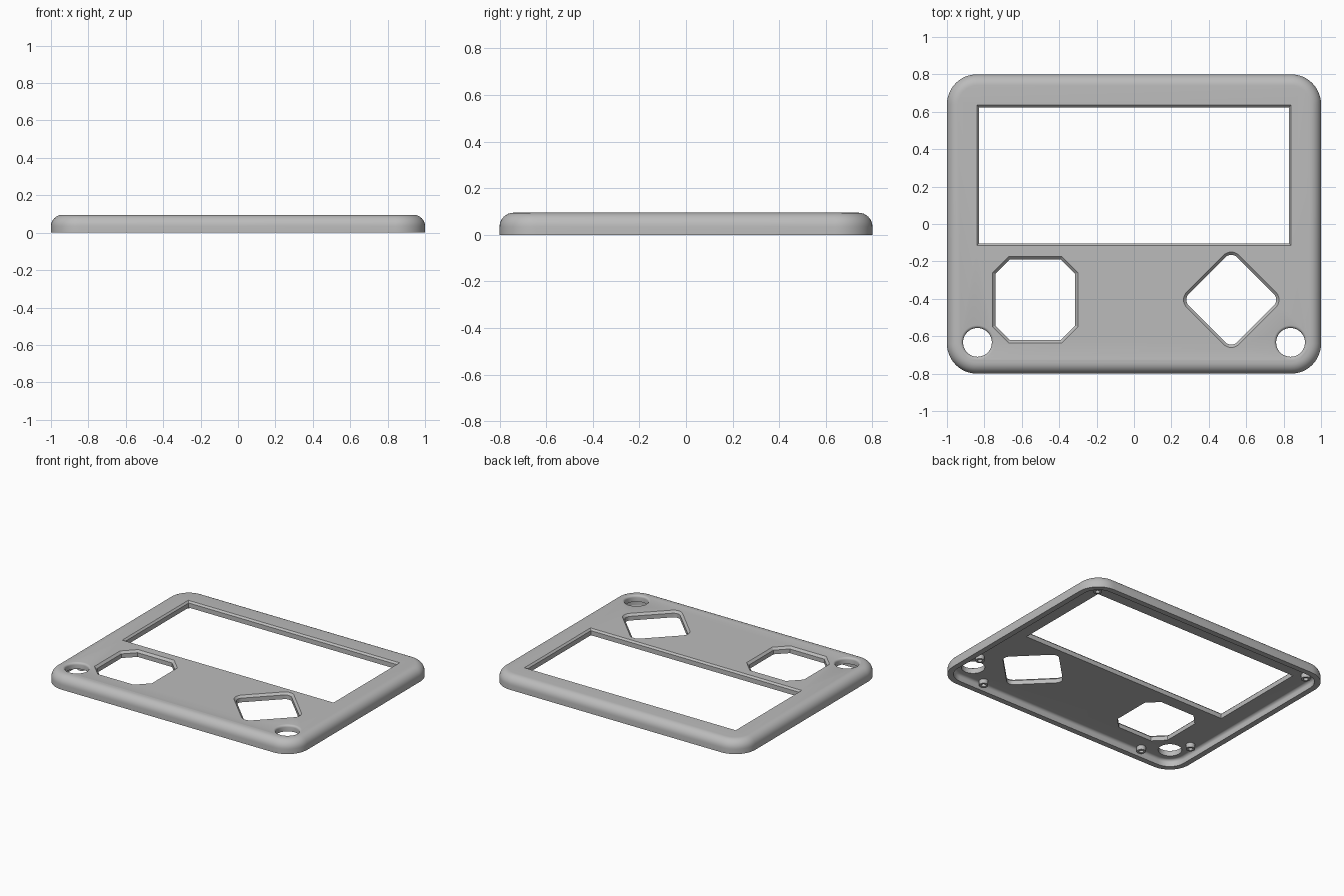
import bpy, bmesh
from math import sin, cos, pi, radians

if "Cube" in bpy.data.objects:
    bpy.data.objects.remove(bpy.data.objects["Cube"])

TOP, UNDER, WALL = 0.095, 0.05, 0.04

grey = bpy.data.materials.new("light grey plastic")
grey.use_nodes = True
grey.diffuse_color = (0.5, 0.5, 0.5, 1)
grey.node_tree.nodes["Principled BSDF"].inputs["Base Color"].default_value = (0.5, 0.5, 0.5, 1)


def ring(hx, hy, r, seg, z, centre=(0, 0), turn=0):
    """Rectangle outline with corners of size r; seg=1 chamfers, seg=0 keeps them sharp."""
    pts = []
    for k, (sx, sy) in enumerate(((1, 1), (-1, 1), (-1, -1), (1, -1))):
        if seg == 0:
            corner = [(sx * hx, sy * hy)]
        else:
            angles = [(k + i / seg) * pi / 2 for i in range(seg + 1)]
            corner = [(sx * (hx - r) + r * cos(a), sy * (hy - r) + r * sin(a)) for a in angles]
        pts += corner
    c, s = cos(turn), sin(turn)
    return [(centre[0] + x * c - y * s, centre[1] + x * s + y * c, z) for x, y in pts]


def loft(name, rings):
    """Solid skinned through rings of equal length, capped at both ends."""
    bm = bmesh.new()
    loops = [[bm.verts.new(p) for p in r] for r in rings]
    n = len(loops[0])
    for a, b in zip(loops, loops[1:]):
        for i in range(n):
            bm.faces.new((a[i], a[(i + 1) % n], b[(i + 1) % n], b[i]))
    bm.faces.new(loops[0])
    bm.faces.new(loops[-1])
    bmesh.ops.remove_doubles(bm, verts=bm.verts, dist=1e-5)
    bmesh.ops.recalc_face_normals(bm, faces=bm.faces)
    mesh = bpy.data.meshes.new(name)
    bm.to_mesh(mesh)
    bm.free()
    mesh.materials.append(grey)
    obj = bpy.data.objects.new(name, mesh)
    bpy.context.collection.objects.link(obj)
    return obj


def activate(obj):
    bpy.ops.object.select_all(action='DESELECT')
    obj.select_set(True)
    bpy.context.view_layer.objects.active = obj


def smooth(obj):
    activate(obj)
    bpy.ops.object.shade_smooth_by_angle(angle=radians(30))


# Hollow shell: underside, inner wall, rim, outer wall, rounded top edge
def shell_ring(inset, z):
    return ring(1 - inset, 0.8 - inset, 0.16 - inset, 12, z)


quarter = [i / 8 * pi / 2 for i in range(9)]
INNER, OUTER = 0.02, 0.06
rings = [shell_ring(WALL + INNER * (1 - sin(a)), UNDER - INNER * (1 - cos(a))) for a in quarter]
rings += [shell_ring(WALL, 0), shell_ring(0, 0)]
rings += [shell_ring(OUTER * (1 - cos(a)), TOP - OUTER * (1 - sin(a))) for a in quarter]
shell = loft("cover_plate", rings)


# Openings, each flared at the top by a chamfer or a rounded lip
def opening(name, hx, hy, r, seg, centre, turn=0, lip=0.015, rounded=False, grow=1):
    steps = [(0, -0.1), (0, TOP - lip)]
    if rounded:
        steps += [(lip * (1 - cos(a)), TOP - lip * (1 - sin(a))) for a in quarter[2::2]]
    else:
        steps.append((lip, TOP))
    steps.append((lip, TOP + 0.1))
    cutter = loft(name, [ring(hx + o, hy + o, r + o * grow, seg, z, centre, turn)
                         for o, z in steps])
    cutter.hide_render = True
    return cutter


cutters = [
    opening("screen_opening", 0.828, 0.363, 0, 0, (0, 0.26), lip=0.012),
    opening("pad_opening", 0.213, 0.215, 0.076, 1, (-0.528, -0.405), grow=0.586),
    opening("button_opening", 0.183, 0.183, 0.045, 8, (0.52, -0.405), turn=pi / 4),
]
for side in (-1, 1):
    cutters.append(opening("corner_hole", 0.077, 0.077, 0.077, 10, (side * 0.837, -0.633),
                           rounded=True))

activate(shell)
for cutter in cutters:
    mod = shell.modifiers.new(cutter.name, 'BOOLEAN')
    mod.operation = 'DIFFERENCE'
    mod.solver = 'EXACT'
    mod.object = cutter
    bpy.ops.object.modifier_apply(modifier=mod.name)
for cutter in cutters:
    bpy.data.objects.remove(cutter)
smooth(shell)

# Hollow screw posts on the underside, mirrored left and right
for side, label in ((1, "left"), (-1, "right")):
    for part, x, y in (("back", 0.885, 0.685), ("side", 0.895, -0.495), ("front", 0.67, -0.725)):
        profile = [(0.03, UNDER + 0.005), (0.03, 0.018), (0.016, 0.018), (0.016, UNDER - 0.002)]
        post = loft(f"{label}_{part}_screw_post",
                    [ring(r, r, r, 6, z, (side * x, y)) for r, z in profile])
        smooth(post)
